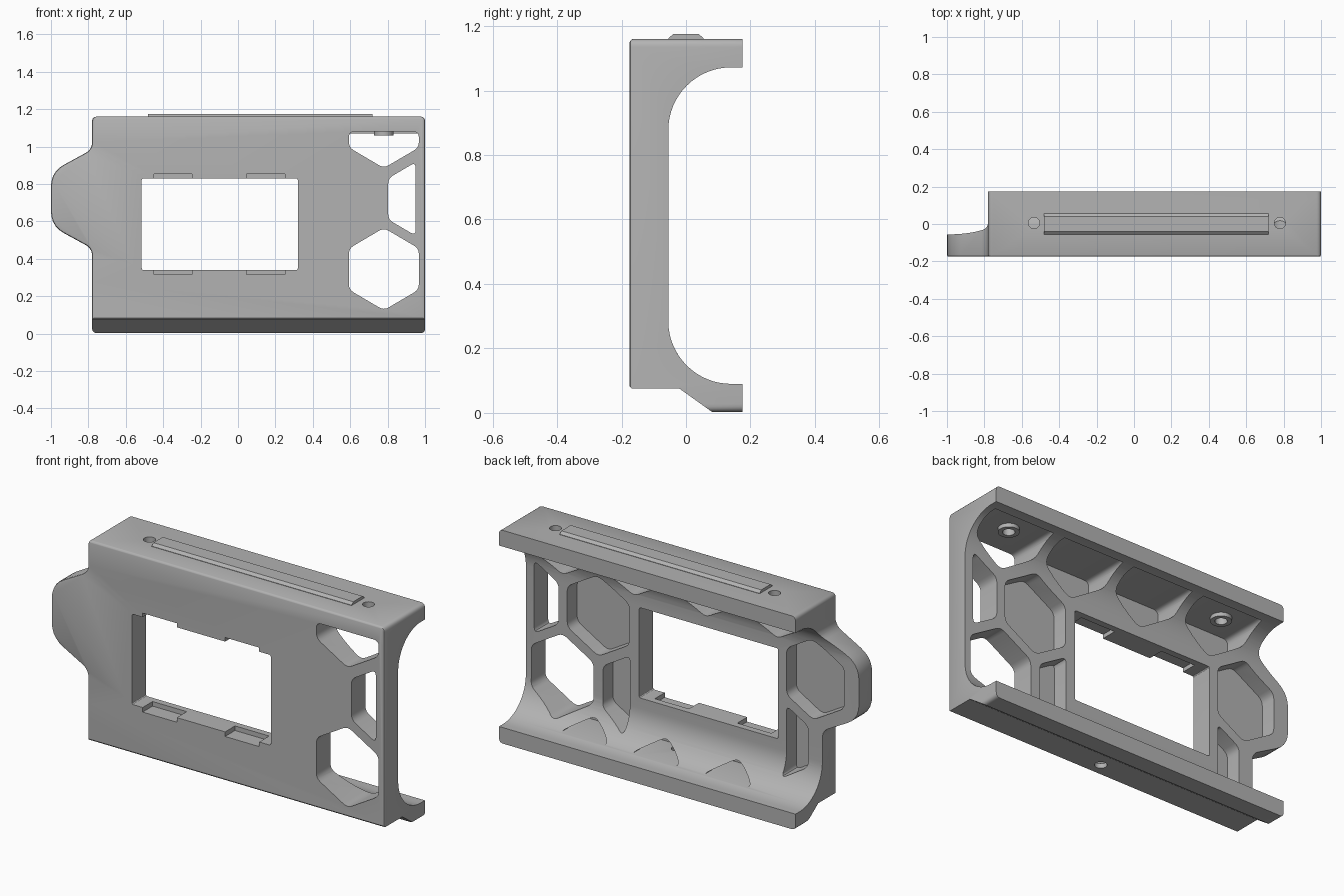
import bpy, bmesh, math
from mathutils import Vector

if "Cube" in bpy.data.objects:
    bpy.data.objects.remove(bpy.data.objects["Cube"])

grey = bpy.data.materials.new("grey plastic")
grey.diffuse_color = (0.45, 0.45, 0.45, 1)
grey.use_nodes = True
grey.node_tree.nodes["Principled BSDF"].inputs["Base Color"].default_value = grey.diffuse_color


def rounded(pts, radii, n=5):
    """Round each polygon corner; radii = tangent lengths (number or list)."""
    if not isinstance(radii, (list, tuple)):
        radii = [radii] * len(pts)
    out = []
    for i, (p, r) in enumerate(zip(pts, radii)):
        p, a, b = Vector(p), Vector(pts[i - 1]), Vector(pts[(i + 1) % len(pts)])
        if r == 0:
            out.append(tuple(p))
            continue
        s = p + (a - p).normalized() * min(r, (a - p).length * 0.45)
        e = p + (b - p).normalized() * min(r, (b - p).length * 0.45)
        for k in range(n + 1):
            t = k / n
            out.append(tuple(s * (1 - t) ** 2 + p * 2 * t * (1 - t) + e * t * t))
    return out


def prism(name, pts, axis, lo, hi, bevel=0):
    """Extrude a 2D outline along x, y or z; optional bevel on the low cap."""
    def place(p, d):
        return {'x': (d, p[0], p[1]), 'y': (p[0], d, p[1]), 'z': (p[0], p[1], d)}[axis]
    bm = bmesh.new()
    low = [bm.verts.new(place(p, lo)) for p in pts]
    high = [bm.verts.new(place(p, hi)) for p in pts]
    cap = bm.faces.new(low)
    bm.faces.new(high[::-1])
    for i in range(len(pts)):
        j = (i + 1) % len(pts)
        bm.faces.new((low[j], low[i], high[i], high[j]))
    bmesh.ops.recalc_face_normals(bm, faces=bm.faces)
    if bevel:
        bmesh.ops.bevel(bm, geom=list(cap.edges), offset=bevel, segments=2,
                        profile=0.5, affect='EDGES')
    me = bpy.data.meshes.new(name)
    bm.to_mesh(me)
    bm.free()
    ob = bpy.data.objects.new(name, me)
    bpy.context.collection.objects.link(ob)
    me.materials.append(grey)
    return ob


def combine(target, tool, op='DIFFERENCE'):
    m = target.modifiers.new("cut", 'BOOLEAN')
    m.operation, m.object, m.solver = op, tool, 'EXACT'
    bpy.context.view_layer.objects.active = target
    bpy.ops.object.modifier_apply(modifier=m.name)
    bpy.data.objects.remove(tool)


def clip(pts, axis, limit, sign):
    """Keep the part of a polygon where sign * (coord - limit) >= 0."""
    out = []
    for i, p in enumerate(pts):
        q = pts[(i + 1) % len(pts)]
        dp, dq = sign * (p[axis] - limit), sign * (q[axis] - limit)
        if dp >= 0:
            out.append(p)
        if dp * dq < 0:
            t = dp / (dp - dq)
            out.append((p[0] + t * (q[0] - p[0]), p[1] + t * (q[1] - p[1])))
    return out


def circle(x, y, r, n=24):
    return [(x + r * math.cos(2 * math.pi * i / n), y + r * math.sin(2 * math.pi * i / n))
            for i in range(n)]


def rect(x0, x1, z0, z1):
    return [(x0, z0), (x1, z0), (x1, z1), (x0, z1)]


# Frame: plate outline with side tab, intersected with the C-shaped section
outline = rounded([(-.78, 1.16), (-.78, .985), (-1, .865), (-1, .575),
                   (-.78, .455), (-.78, .003), (1, .003), (1, 1.16)],
                  [.025, .04, .08, .08, .04, .025, .025, .025])
frame = prism("frame", outline, 'y', -.175, .175, bevel=.01)


def arc(cz, a0, a1, n=16):
    return [(.14 + .195 * math.cos(math.radians(a0 + (a1 - a0) * i / n)),
             cz + .195 * math.sin(math.radians(a0 + (a1 - a0) * i / n))) for i in range(n + 1)]


section = [(-.175, .083), (-.167, .075), (-.02, .075), (.085, .0), (.2, .0), (.2, .09)]
section += arc(.285, 270, 180) + arc(.877, 180, 90)
section += [(.2, 1.072), (.2, 1.16), (-.167, 1.16), (-.175, 1.152)]
combine(frame, prism("section", section, 'x', -1.2, 1.2), 'INTERSECT')

# Display window with four front clip notches
combine(frame, prism("window", rounded(rect(-.515, .32, .34, .83), .012, 3), 'y', -.3, .3))
for x0, x1 in ((-.45, -.245), (.045, .25)):
    for z0, z1 in ((.315, .4), (.77, .852)):
        combine(frame, prism("notch", rect(x0, x1, z0, z1), 'y', -.3, -.09))

# Honeycomb: (centre x, centre z, clips, goes right through)
FLOOR = -.14
cells = [
    (.78, .345, [], True),
    (.99, .72, [(0, .95, -1)], True),
    (.78, 1.105, [(1, 1.08, -1)], True),
    (.565, .72, [(0, .375, 1)], False),
    (-.725, .72, [(0, -.565, -1)], False),
    (.35, .345, [(0, .375, 1)], False),
    (-.51, .345, [(0, -.565, -1)], False),
]
cells += [(x, 1.105, [(1, 1.08, -1)], False) for x in (.35, -.08, -.51)]
cells += [(x, -.035, [(1, .1, 1)], False) for x in (.565, .135, -.295)]
for x, z, clips, through in cells:
    hexagon = [(x + .216 * math.sin(math.radians(60 * i)),
                z + .22 * math.cos(math.radians(60 * i))) for i in range(6)]
    for c in clips:
        hexagon = clip(hexagon, *c)
    combine(frame, prism("cell", rounded(hexagon, .03, 4), 'y',
                         -.3 if through else FLOOR, .12))

# Screw holes: two in the top with collars below, one in the bottom
for x in (-.535, .78):
    combine(frame, prism("collar", circle(x, .005, .052), 'z', 1.06, 1.1), 'UNION')
    combine(frame, prism("screw_hole", circle(x, .005, .03), 'z', 1.0, 1.3))
combine(frame, prism("bottom_hole", circle(.122, -.1, .03), 'z', -.1, .2))

bpy.ops.object.select_all(action='DESELECT')
frame.select_set(True)
bpy.context.view_layer.objects.active = frame
bpy.ops.object.shade_smooth_by_angle(angle=math.radians(32))

# Raised rail on the top
rail = prism("top_rail", [(-.055, 1.155), (.055, 1.155), (.055, 1.162), (.04, 1.175),
                          (-.04, 1.175), (-.055, 1.162)], 'x', -.48, .72)
